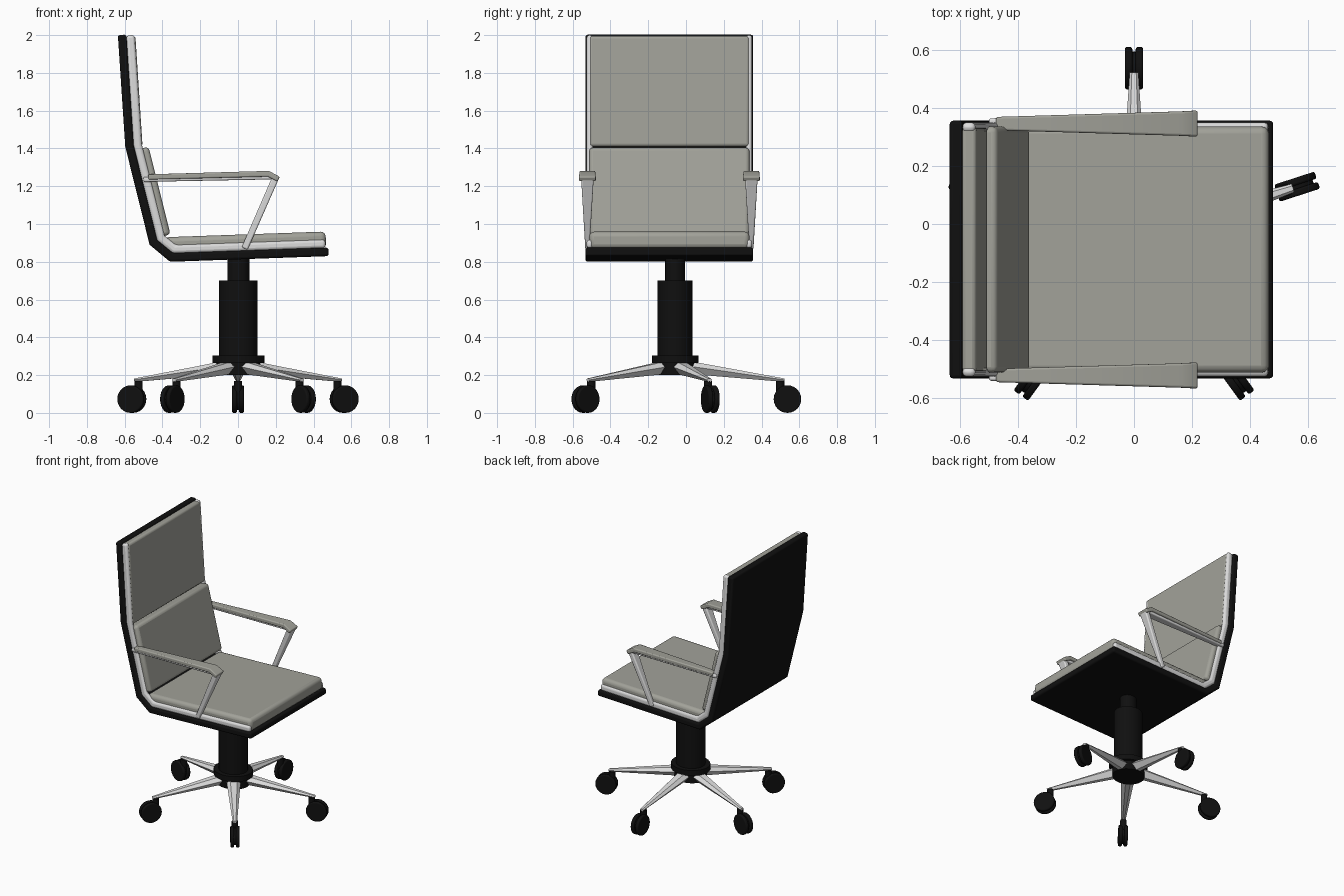
import bpy, bmesh, math
from mathutils import Matrix, Vector

if "Cube" in bpy.data.objects:
    bpy.data.objects.remove(bpy.data.objects["Cube"])


def material(name, col):
    m = bpy.data.materials.new(name)
    m.diffuse_color = (*col, 1)
    m.use_nodes = True
    m.node_tree.nodes["Principled BSDF"].inputs["Base Color"].default_value = m.diffuse_color
    return m


BLACK = material("black plastic", (0.005, 0.005, 0.005))
GREY = material("grey upholstery", (0.36, 0.36, 0.32))
SILVER = material("silver metal", (0.72, 0.72, 0.72))
SEAT_Y = -0.088      # centre line of seat
BASE_Y = -0.054      # centre line of base


def finish(name, bm, mat, bevel=0.0, matrix=None):
    bmesh.ops.recalc_face_normals(bm, faces=bm.faces)
    if matrix:
        bm.transform(matrix)
    me = bpy.data.meshes.new(name)
    bm.to_mesh(me)
    bm.free()
    ob = bpy.data.objects.new(name, me)
    bpy.context.collection.objects.link(ob)
    me.materials.append(mat)
    if bevel:
        b = ob.modifiers.new("bevel", 'BEVEL')
        b.width, b.segments, b.limit_method = bevel, 3, 'ANGLE'
        b.angle_limit = math.radians(40)
    bpy.ops.object.select_all(action='DESELECT')
    ob.select_set(True)
    bpy.context.view_layer.objects.active = ob
    bpy.ops.object.shade_smooth_by_angle(angle=math.radians(35))
    return ob


def normals(path):
    """Mitred left normals of an open 2D path."""
    p = [Vector(q[:2]) for q in path]
    seg = [(b - a).normalized() for a, b in zip(p, p[1:])]
    seg = [Vector((-s.y, s.x)) for s in seg]
    out = [seg[0]]
    for a, b in zip(seg, seg[1:]):
        m = (a + b).normalized()
        out.append(m / m.dot(a))
    return p, out + [seg[-1]]


def band(name, path, d0, d1, y0, y1, mat, bevel):
    """Side profile between two offsets of a path, extruded along y."""
    p, n = normals(path)
    prof = [a + b * d0 for a, b in zip(p, n)] + [a + b * d1 for a, b in zip(p, n)][::-1]
    bm = bmesh.new()
    f = bm.faces.new([bm.verts.new((q.x, y0, q.y)) for q in prof])
    r = bmesh.ops.extrude_face_region(bm, geom=[f])
    vs = [v for v in r["geom"] if isinstance(v, bmesh.types.BMVert)]
    bmesh.ops.translate(bm, verts=vs, vec=(0, y1 - y0, 0))
    return finish(name, bm, mat, bevel)


BOX = [(1, .5), (-1, .5), (-1, -.5), (1, -.5)]
LEG = [(1, .1), (.5, .5), (-.5, .5), (-1, .1), (-.35, -.5), (.35, -.5)]


def sweep(name, stations, section, mat, bevel=0.0, matrix=None):
    """Tapered bar; each station is (x, z, half width, thickness)."""
    p, n = normals(stations)
    bm = bmesh.new()
    rings = []
    for q, m, s in zip(p, n, stations):
        rings.append([bm.verts.new((q.x + m.x * v * s[3], u * s[2], q.y + m.y * v * s[3]))
                      for u, v in section])
    k = len(section)
    for a, b in zip(rings, rings[1:]):
        for i in range(k):
            bm.faces.new((a[i], a[(i + 1) % k], b[(i + 1) % k], b[i]))
    bm.faces.new(rings[0])
    bm.faces.new(rings[-1])
    return finish(name, bm, mat, bevel, matrix)


def cyl(name, r, depth, matrix, mat, bevel=0.0, sides=24):
    bm = bmesh.new()
    bmesh.ops.create_cone(bm, cap_ends=True, segments=sides, radius1=r, radius2=r, depth=depth)
    return finish(name, bm, mat, bevel, matrix)


# shell, side rails and cushions
OUT = [(-.636, 2.0), (-.597, 1.41), (-.468, .89), (-.36, .80), (.48, .83)]
band("shell", OUT, 0, .045, SEAT_Y - .444, SEAT_Y + .444, BLACK, .012)
RAIL = [(-.635, 1.995)] + OUT[1:4] + [(.465, .8295)]
for s in (-1, 1):
    a, b = sorted((SEAT_Y + s * .438, SEAT_Y + s * .405))
    band("side_rail", RAIL, .043, .088, a, b, SILVER, .015)
c0, c1 = SEAT_Y - .424, SEAT_Y + .424
band("upper_back_cushion", [(-.635, 1.99), (-.597, 1.405)], .04, .092, c0, c1, GREY, .015)
band("lower_back_cushion", [(-.59, 1.38), (-.474, .915)], .04, .12, c0, c1, GREY, .02)
band("seat_cushion", [(-.385, .80), (.468, .83)], .04, .13, c0, c1, GREY, .025)

# armrests
for s in (-1, 1):
    M = Matrix.Translation((0, SEAT_Y + s * .434, 0))
    sweep("arm_pad", [(-.475, 1.249, .023, .028), (.16, 1.266, .042, .03),
                      (.215, 1.237, .045, .028)], BOX, GREY, .007, M)
    sweep("arm_bar", [(-.50, 1.236, .018, .026), (.18, 1.248, .032, .024)], BOX, SILVER, .008, M)
    sweep("arm_strut", [(.198, 1.243, .033, .036), (.035, .87, .011, .034)], BOX, SILVER, .008, M)


# gas lift column and hub, slightly oval
def column(name, r, z0, z1):
    M = Matrix.Translation((0.002, BASE_Y - .004, (z0 + z1) / 2)) @ Matrix.Diagonal((1, .9, 1, 1))
    cyl(name, r, z1 - z0, M, BLACK)


column("hub", .137, .265, .304)
column("hub_lower", .115, .2, .27)
column("column", .102, .29, .70)
column("piston", .058, .69, .82)

# five legs with twin-wheel casters
for i in range(5):
    M = Matrix.Translation((0, BASE_Y, 0)) @ Matrix.Rotation(math.radians(90 + 72 * i), 4, 'Z')
    sweep("leg", [(.05, .243, .05, .07), (.575, .173, .015, .018)], LEG, SILVER, 0, M)
    cyl("caster_stem", .022, .08, M @ Matrix.Translation((.553, 0, .13)), BLACK, 0, 12)
    W = M @ Matrix.Translation((.591, 0, .073)) @ Matrix.Rotation(math.pi / 2, 4, 'X')
    for s in (-1, 1):
        cyl("caster_wheel", .073, .025, W @ Matrix.Translation((0, 0, s * .0185)), BLACK, .007)
    cyl("caster_core", .058, .03, W, BLACK, 0, 20)
